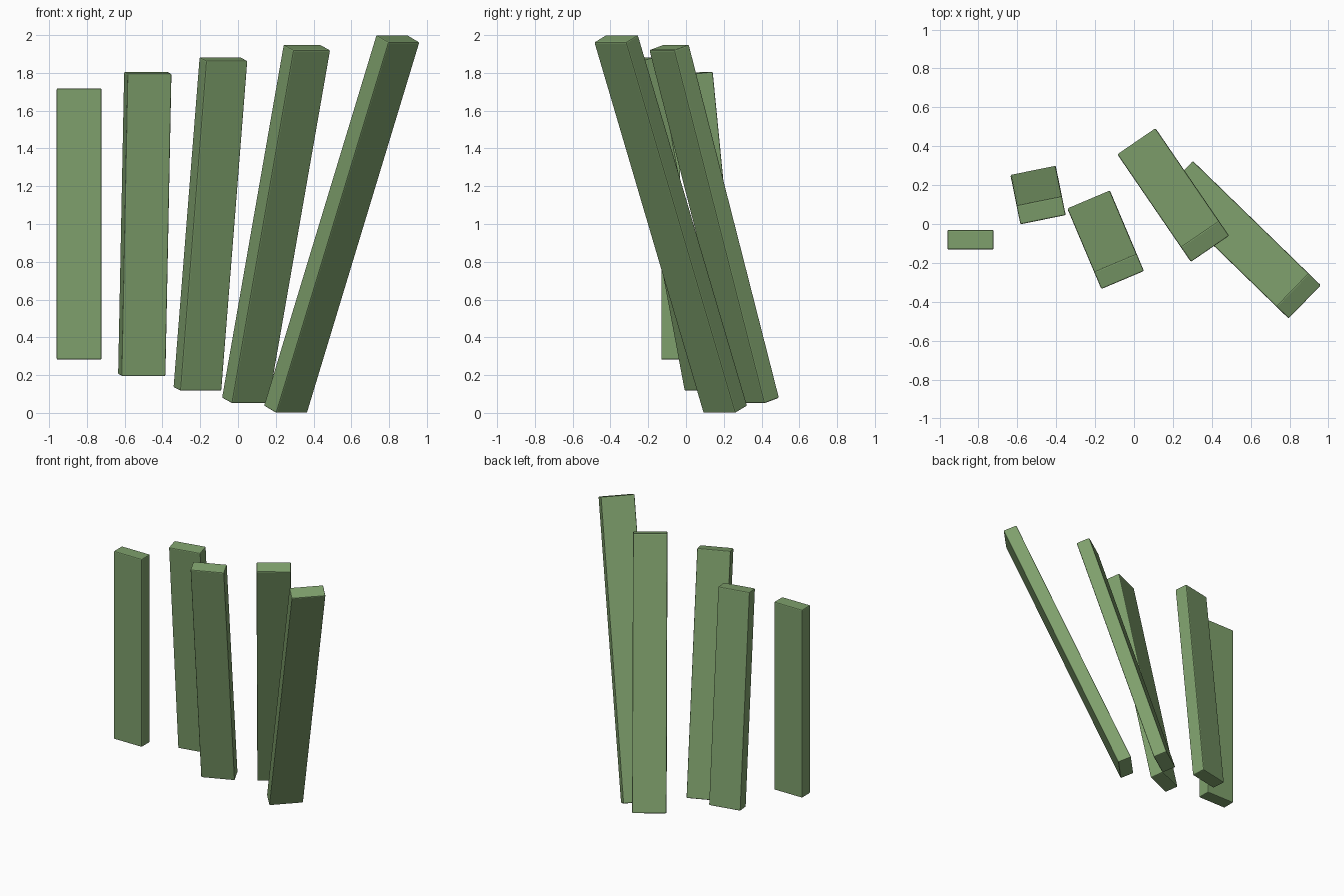
import bpy
from mathutils import Matrix, Vector

if "Cube" in bpy.data.objects:
    bpy.data.objects.remove(bpy.data.objects["Cube"])

green = bpy.data.materials.new("sage_green")
green.diffuse_color = (0.21, 0.35, 0.15, 1)
green.use_nodes = True
green.node_tree.nodes["Principled BSDF"].inputs["Base Color"].default_value = green.diffuse_color

WIDTH, DEPTH = 0.238, 0.1

# Five upright planks: each is longer, more turned and more tilted than the last
for i in range(5):
    length = 1.436 + 0.174 * i
    bpy.ops.mesh.primitive_cube_add(size=1)
    plank = bpy.context.object
    plank.name = f"plank_{i + 1}"
    plank.data.transform(Matrix.Diagonal((WIDTH, DEPTH, length, 1)))
    plank.rotation_euler = (0.1 * i, 0, 0.2 * i)
    plank.location = (-0.841 + 0.3475 * i, 0.149 if i % 2 else -0.081, 1.0)
    plank.data.materials.append(green)

    # narrow chamfer on every edge
    bevel = plank.modifiers.new("chamfer", 'BEVEL')
    bevel.width = 0.007
    bevel.segments = 2
